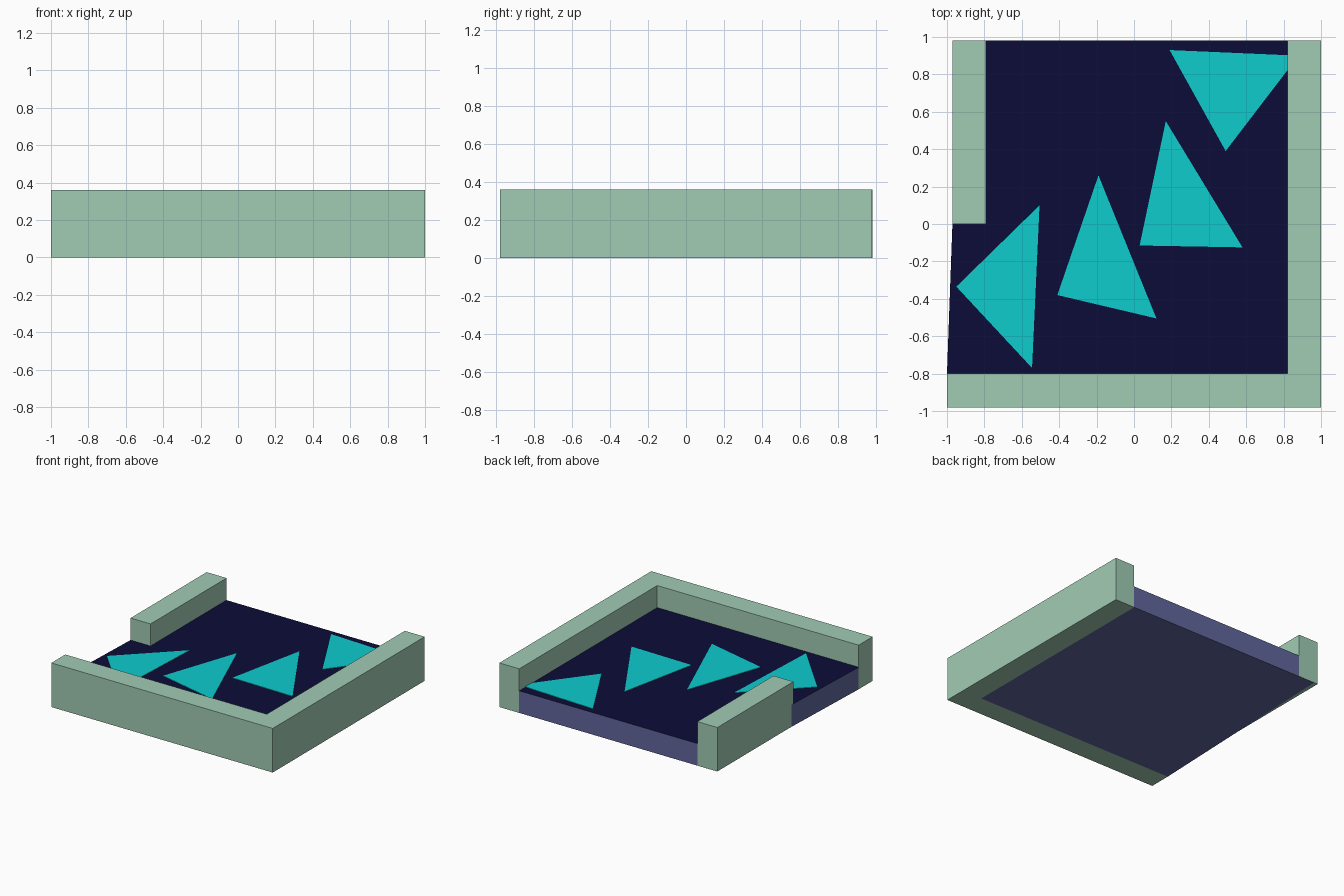
import bpy, bmesh

cube = bpy.data.objects.get("Cube")
if cube:
    bpy.data.objects.remove(cube, do_unlink=True)

WALL_TOP, FLOOR_TOP = 0.36, 0.18


def make_material(name, rgb):
    linear = [((c / 255 + 0.055) / 1.055) ** 2.4 if c > 10 else c / 3294 for c in rgb]
    mat = bpy.data.materials.new(name)
    mat.use_nodes = True
    mat.diffuse_color = (*linear, 1)
    bsdf = next(n for n in mat.node_tree.nodes if n.type == 'BSDF_PRINCIPLED')
    bsdf.inputs["Base Color"].default_value = (*linear, 1)
    return mat


def extrude_outline(name, outline, bottom, top, material, top_material=None):
    """Raise a flat outline into a prism, optionally with its own top colour."""
    bm = bmesh.new()
    base = bm.faces.new([bm.verts.new((x, y, bottom)) for x, y in outline])
    raised = bmesh.ops.extrude_face_region(bm, geom=[base], use_keep_orig=True)["geom"]
    for v in (g for g in raised if isinstance(g, bmesh.types.BMVert)):
        v.co.z = top
    bmesh.ops.recalc_face_normals(bm, faces=bm.faces)
    if top_material:
        for f in bm.faces:
            f.material_index = 1 if f.normal.z > 0.9 else 0
    mesh = bpy.data.meshes.new(name)
    bm.to_mesh(mesh)
    bm.free()
    mesh.materials.append(material)
    if top_material:
        mesh.materials.append(top_material)
    obj = bpy.data.objects.new(name, mesh)
    bpy.context.collection.objects.link(obj)
    return obj


green = make_material("pale green", (161, 204, 180))
slate = make_material("slate blue", (97, 103, 157))
navy = make_material("dark navy", (12, 12, 56))
cyan = make_material("bright cyan", (14, 204, 206))

# L-shaped wall along the front and the left side
extrude_outline("corner_wall",
                [(-1, -0.98), (1, -0.98), (1, 0.98), (0.82, 0.98), (0.82, -0.8), (-1, -0.8)],
                0, WALL_TOP, green)

# Short wall on the right, towards the back, resting just above the slab underside
extrude_outline("short_wall",
                [(-0.97, 0), (-0.79, 0), (-0.79, 0.981), (-0.97, 0.981)],
                0.001, WALL_TOP, green)

# Floor slab with a slightly slanted right edge and a dark top
extrude_outline("floor_slab",
                [(-1, -0.8), (0.82, -0.8), (0.82, 0.98), (-0.935, 0.98)],
                0, FLOOR_TOP, slate, navy)

# Triangular floor markings
triangles = [
    [(0.19, 0.93), (0.49, 0.39), (0.88, 0.90)],
    [(0.17, 0.55), (0.03, -0.115), (0.58, -0.125)],
    [(-0.19, 0.26), (-0.41, -0.38), (0.12, -0.505)],
    [(-0.505, 0.10), (-0.95, -0.335), (-0.545, -0.77)],
]
for i, corners in enumerate(triangles, 1):
    extrude_outline(f"floor_triangle_{i}", corners, FLOOR_TOP - 0.002, FLOOR_TOP + 0.004, cyan)
